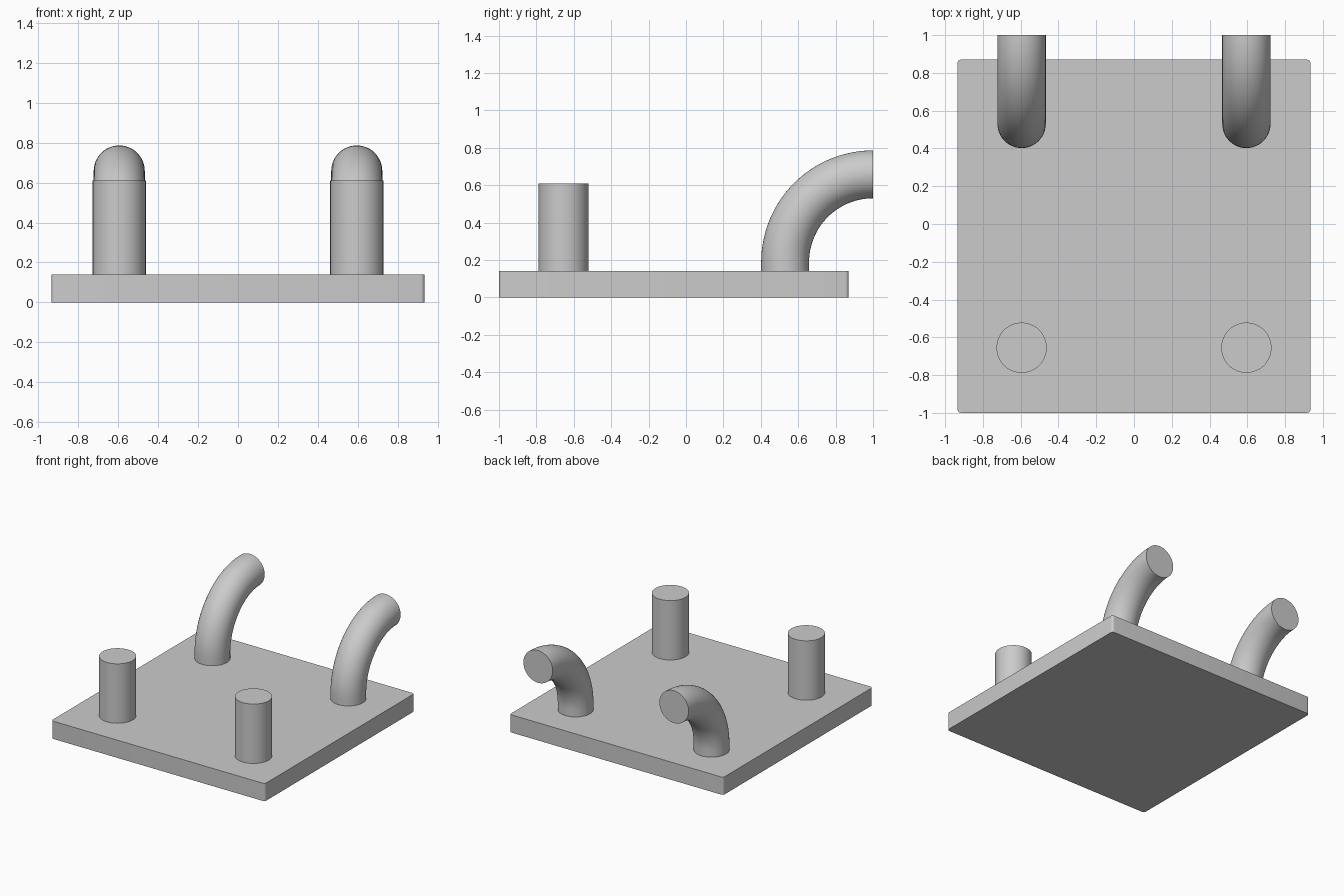
import bpy, bmesh, math
from mathutils import Matrix, Vector

cube = bpy.data.objects.get("Cube")
if cube:
    bpy.data.objects.remove(cube, do_unlink=True)

grey = bpy.data.materials.new("plain_grey")
grey.use_nodes = True
colour = (0.6, 0.6, 0.6, 1)
grey.diffuse_color = colour
grey.node_tree.nodes["Principled BSDF"].inputs["Base Color"].default_value = colour

PLATE_TOP = 0.14
POST_X = 0.595
SINK = 0.02


def finish(bm, name):
    bmesh.ops.recalc_face_normals(bm, faces=bm.faces[:])
    mesh = bpy.data.meshes.new(name)
    bm.to_mesh(mesh)
    bm.free()
    mesh.materials.append(grey)
    ob = bpy.data.objects.new(name, mesh)
    bpy.context.scene.collection.objects.link(ob)
    bpy.ops.object.select_all(action="DESELECT")
    ob.select_set(True)
    bpy.context.view_layer.objects.active = ob
    bpy.ops.object.shade_smooth_by_angle(angle=math.radians(35))
    return ob


def base_plate():
    # Slab with rounded vertical corners
    bm = bmesh.new()
    size = Matrix.Diagonal((1.87, 1.87, PLATE_TOP, 1))
    place = Matrix.Translation((0, -0.065, PLATE_TOP / 2))
    bmesh.ops.create_cube(bm, size=1, matrix=place @ size)
    upright = [e for e in bm.edges
               if abs(e.verts[0].co.z - e.verts[1].co.z) > 0.01]
    bmesh.ops.bevel(bm, geom=upright, offset=0.02, segments=5,
                    profile=0.5, affect="EDGES")
    finish(bm, "base_plate")


def straight_peg(name, x):
    bm = bmesh.new()
    bottom, top = PLATE_TOP - SINK, 0.61
    bmesh.ops.create_cone(bm, cap_ends=True, segments=64, radius1=0.133,
                          radius2=0.133, depth=top - bottom,
                          matrix=Matrix.Translation((x, -0.655, (top + bottom) / 2)))
    finish(bm, name)


def curved_hook(name, x):
    # Disc raised straight for a short way, then swept a quarter turn backwards
    bm = bmesh.new()
    bend_z = 0.188
    foot = Matrix.Translation((x, 0.53, PLATE_TOP - SINK))
    bmesh.ops.create_circle(bm, cap_ends=True, segments=48, radius=0.128, matrix=foot)
    rim = bm.edges[:]
    lift = bmesh.ops.extrude_edge_only(bm, edges=rim)["geom"]
    raised = [v for v in lift if isinstance(v, bmesh.types.BMVert)]
    for v in raised:
        v.co.z = bend_z
    top_ring = [e for e in lift if isinstance(e, bmesh.types.BMEdge)
                and all(v in raised for v in e.verts)]
    swept = bmesh.ops.spin(bm, geom=top_ring, cent=Vector((0, 1, bend_z)),
                           axis=(-1, 0, 0), angle=math.pi / 2, steps=32)
    end_ring = [e for e in swept["geom_last"] if isinstance(e, bmesh.types.BMEdge)]
    bmesh.ops.contextual_create(bm, geom=end_ring)
    finish(bm, name)


base_plate()
for side, sign in (("left", 1), ("right", -1)):
    straight_peg(side + "_front_peg", sign * POST_X)
    curved_hook(side + "_rear_hook", sign * POST_X)
